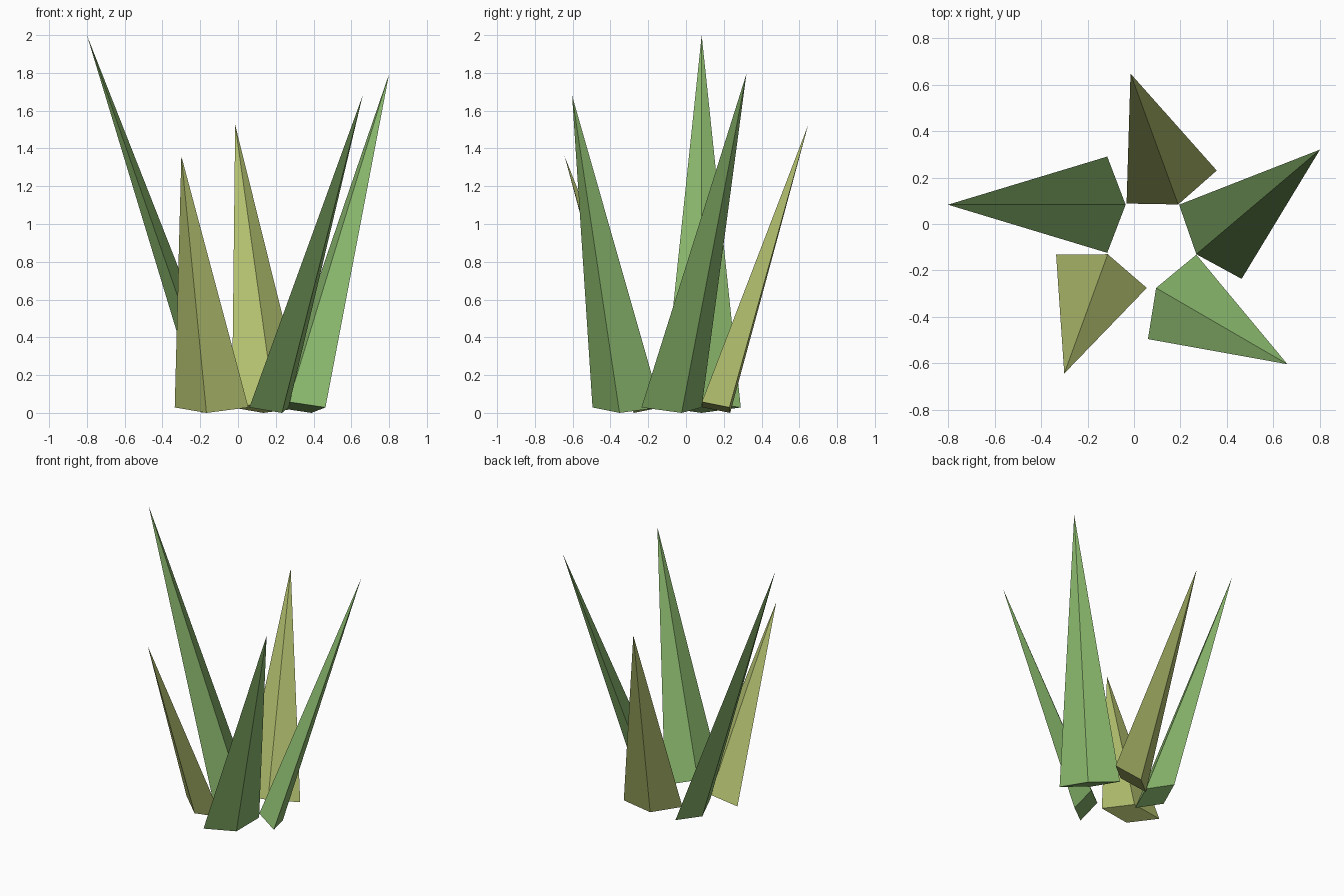
import bpy
import bmesh
from mathutils import Vector

if "Cube" in bpy.data.objects:
    bpy.data.objects.remove(bpy.data.objects["Cube"])


def material(name, color):
    m = bpy.data.materials.new(name)
    m.diffuse_color = color
    m.use_nodes = True
    m.node_tree.nodes["Principled BSDF"].inputs["Base Color"].default_value = m.diffuse_color
    return m


green = material("leaf_green", (0.25, 0.47, 0.15, 1))
olive = material("leaf_olive", (0.45, 0.53, 0.16, 1))


def blade(name, side_a, side_b, inner, tip, mat):
    """Four-sided spike on a tilted diamond base; outer corner mirrors the inner one."""
    a, b = Vector((*side_a, 0.029)), Vector((*side_b, 0.029))
    i = Vector((*inner, 0.058))
    outer = a + b - i
    bm = bmesh.new()
    ring = [bm.verts.new(p) for p in (a, i, b, outer)]
    top = bm.verts.new(tip)
    bm.faces.new(ring)
    for k in range(4):
        bm.faces.new((ring[k], ring[(k + 1) % 4], top))
    bmesh.ops.recalc_face_normals(bm, faces=bm.faces)
    mesh = bpy.data.meshes.new(name)
    bm.to_mesh(mesh)
    bm.free()
    mesh.materials.append(mat)
    bpy.context.collection.objects.link(bpy.data.objects.new(name, mesh))


# Five grass blades fanned around the centre
blade("blade_left", (-0.115, 0.29), (-0.115, -0.124), (-0.036, 0.083), (-0.80, 0.083, 2.0), green)
blade("blade_front_left", (-0.335, -0.132), (0.055, -0.275), (-0.113, -0.13), (-0.30, -0.643, 1.36), olive)
blade("blade_front_right", (0.06, -0.495), (0.268, -0.132), (0.095, -0.275), (0.66, -0.603, 1.68), green)
blade("blade_right", (0.194, 0.083), (0.463, -0.236), (0.268, -0.13), (0.80, 0.32, 1.795), green)
blade("blade_back", (-0.032, 0.088), (0.356, 0.23), (0.19, 0.084), (-0.015, 0.647, 1.525), olive)
